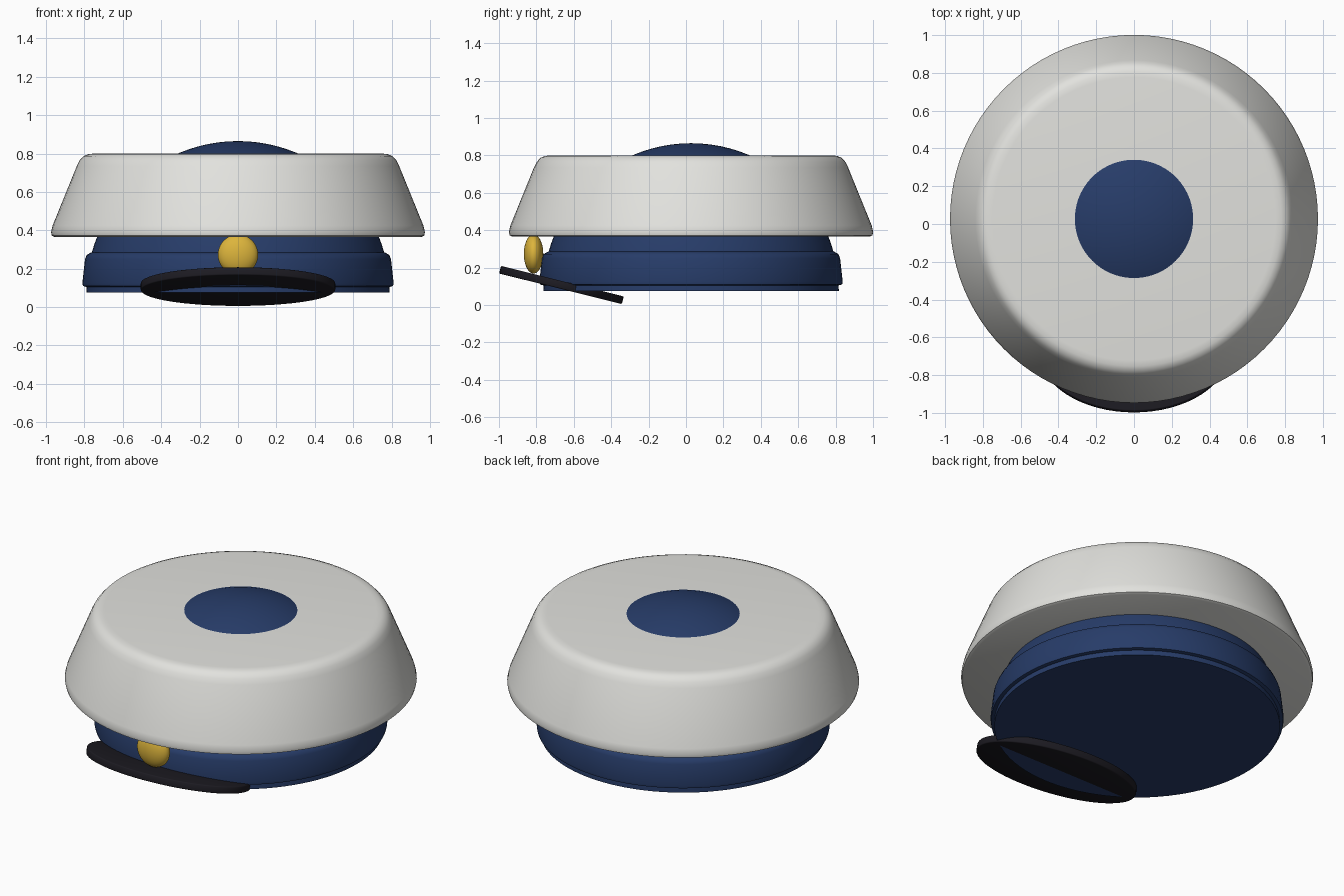
import bpy, bmesh, math
from mathutils import Matrix

if "Cube" in bpy.data.objects:
    bpy.data.objects.remove(bpy.data.objects["Cube"])

CY = 0.027  # hat axis


def material(name, rgb):
    m = bpy.data.materials.new(name)
    m.diffuse_color = (*rgb, 1)
    m.use_nodes = True
    m.node_tree.nodes["Principled BSDF"].inputs["Base Color"].default_value = m.diffuse_color
    return m


WHITE = material("off_white", (0.76, 0.76, 0.73))
NAVY = material("navy", (0.02, 0.045, 0.14))
GOLD = material("gold", (0.72, 0.46, 0.045))
BLACK = material("near_black", (0.012, 0.011, 0.016))


def finish(name, bm, mat, angle=35):
    bmesh.ops.recalc_face_normals(bm, faces=bm.faces)
    me = bpy.data.meshes.new(name)
    bm.to_mesh(me)
    bm.free()
    ob = bpy.data.objects.new(name, me)
    bpy.context.collection.objects.link(ob)
    me.materials.append(mat)
    bpy.ops.object.select_all(action='DESELECT')
    ob.select_set(True)
    bpy.context.view_layer.objects.active = ob
    bpy.ops.object.shade_smooth_by_angle(angle=math.radians(angle))
    return ob


def lathe(name, profile, mat, seg=96, angle=35):
    """Spin an (r, z) profile that starts and ends on the axis."""
    bm = bmesh.new()
    vs = [bm.verts.new((r, CY, z)) for r, z in profile]
    es = [bm.edges.new(p) for p in zip(vs, vs[1:])]
    bmesh.ops.spin(bm, geom=vs + es, cent=(0, CY, 0), axis=(0, 0, 1),
                   angle=math.tau, steps=seg, use_duplicate=False)
    bmesh.ops.remove_doubles(bm, verts=bm.verts, dist=1e-4)
    return finish(name, bm, mat, angle)


# Flared crown with softly rounded edges
lathe("crown", [(0, 0.365), (0.955, 0.365), (0.97, 0.372), (0.974, 0.39),
                (0.966, 0.425), (0.84, 0.735), (0.825, 0.765), (0.805, 0.787),
                (0.78, 0.797), (0.75, 0.8), (0, 0.8)], WHITE, angle=50)

# Half-sphere head piece, its top rising through the crown
R, N = 0.79, 24
arc = [(R * math.cos(i * math.pi / 2 / N), 0.075 + R * math.sin(i * math.pi / 2 / N))
       for i in range(N)]
lathe("dome", [(0, 0.075)] + arc + [(0, 0.075 + R)], NAVY)

# Raised band around the base
lathe("band", [(0, 0.105), (0.79, 0.105), (0.808, 0.11), (0.811, 0.125),
               (0.797, 0.25), (0.788, 0.272), (0.765, 0.285), (0, 0.285)], NAVY, angle=50)

# Tilted oval brim
bm = bmesh.new()
bmesh.ops.create_cone(bm, cap_ends=True, segments=64, radius1=1, radius2=1, depth=0.042)
bmesh.ops.scale(bm, vec=(0.507, 0.338, 1), verts=bm.verts)
rims = [e for e in bm.edges if abs(e.verts[0].co.z - e.verts[1].co.z) < 1e-5]
bmesh.ops.bevel(bm, geom=rims, offset=0.006, segments=2, profile=0.5, affect='EDGES')
bmesh.ops.transform(bm, verts=bm.verts, matrix=Matrix.Translation((0, -0.666, 0.107))
                    @ Matrix.Rotation(math.radians(-14), 4, 'X'))
finish("brim", bm, BLACK, 50)

# Oval badge on the front
bm = bmesh.new()
bmesh.ops.create_uvsphere(bm, u_segments=32, v_segments=20, radius=1)
bmesh.ops.transform(bm, verts=bm.verts, matrix=Matrix.Translation((0, -0.815, 0.273))
                    @ Matrix.Diagonal((0.105, 0.052, 0.105, 1)))
finish("badge", bm, GOLD)
